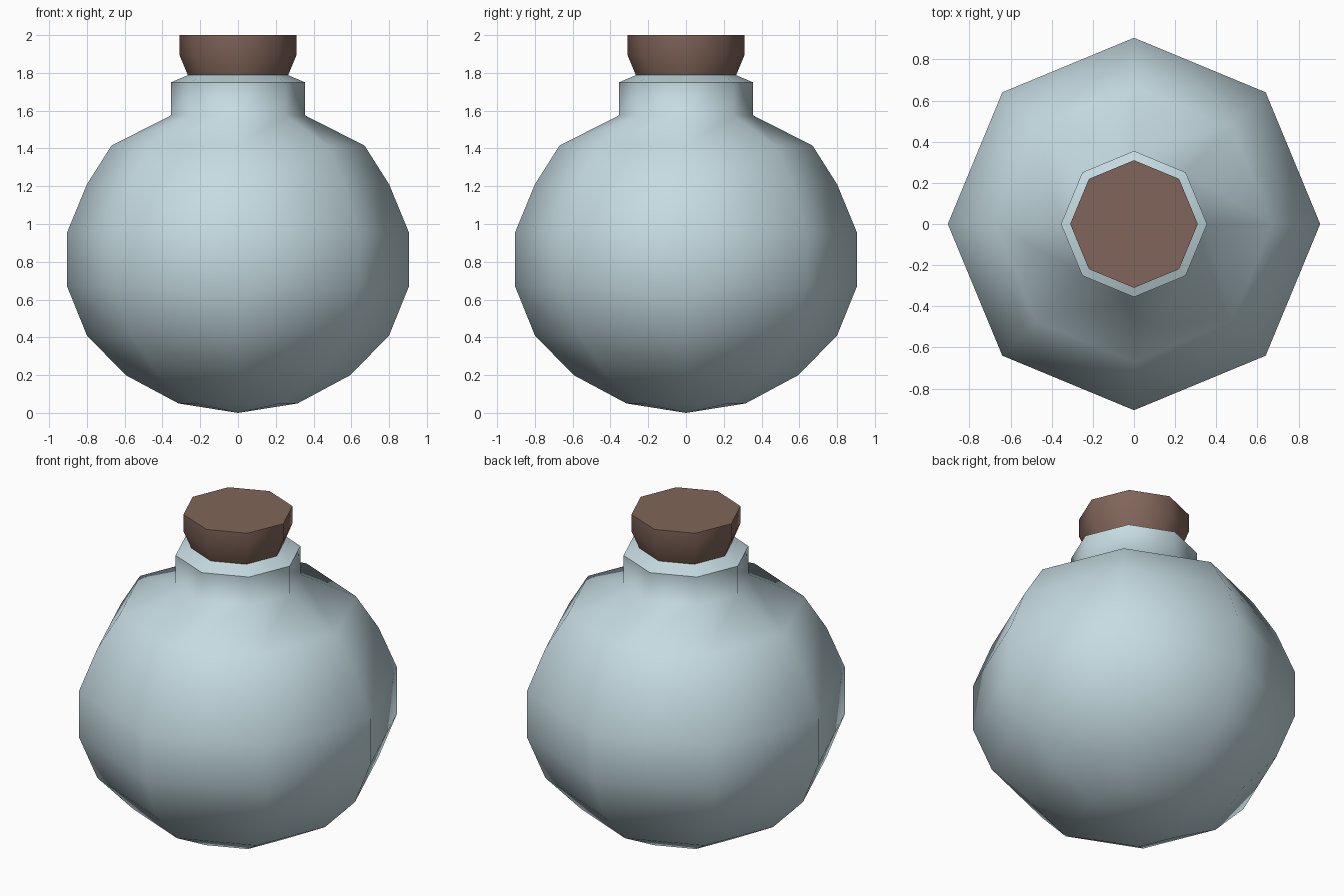
import bpy, bmesh
from math import cos, sin, pi

if "Cube" in bpy.data.objects:
    bpy.data.objects.remove(bpy.data.objects["Cube"])

SIDES = 8


def material(name, color):
    mat = bpy.data.materials.new(name)
    mat.diffuse_color = (*color, 1)
    mat.use_nodes = True
    mat.node_tree.nodes["Principled BSDF"].inputs["Base Color"].default_value = mat.diffuse_color
    return mat


def lathe(name, profile, mat, sharp_rings=(), cap_bottom=False, cap_top=False):
    """Spin an (r, z) profile, listed bottom to top, into an eight-sided solid."""
    bm = bmesh.new()
    rings = []
    for r, z in profile:
        if r == 0:
            rings.append([bm.verts.new((0, 0, z))] * SIDES)
        else:
            rings.append([bm.verts.new((r * cos(2 * pi * i / SIDES),
                                        r * sin(2 * pi * i / SIDES), z))
                          for i in range(SIDES)])
    for low, high in zip(rings, rings[1:]):
        for i in range(SIDES):
            j = (i + 1) % SIDES
            corners = [low[i], low[j], high[j], high[i]]
            bm.faces.new(list(dict.fromkeys(corners))).smooth = True
    if cap_bottom:
        bm.faces.new(rings[0][::-1])
    if cap_top:
        bm.faces.new(rings[-1])
    for k in sharp_rings:
        for i in range(SIDES):
            bm.edges.get((rings[k][i], rings[k][(i + 1) % SIDES])).smooth = False
    mesh = bpy.data.meshes.new(name)
    bm.to_mesh(mesh)
    bm.free()
    mesh.materials.append(mat)
    obj = bpy.data.objects.new(name, mesh)
    bpy.context.collection.objects.link(obj)
    return obj


glass = material("glass", (0.56, 0.71, 0.76))
cork = material("cork", (0.22, 0.13, 0.10))

# Round flask body, neck and bevelled rim
lathe("bottle", [(0, 0), (0.315, 0.05), (0.595, 0.20), (0.80, 0.41),
                 (0.905, 0.67), (0.905, 0.955), (0.80, 1.21), (0.67, 1.415),
                 (0.355, 1.575), (0.355, 1.75), (0.265, 1.788)],
      glass, sharp_rings=[9])

# Tapered stopper seated in the neck
lathe("stopper", [(0.258, 1.77), (0.31, 1.895), (0.31, 2.0)],
      cork, sharp_rings=[0, 2], cap_bottom=True, cap_top=True)
